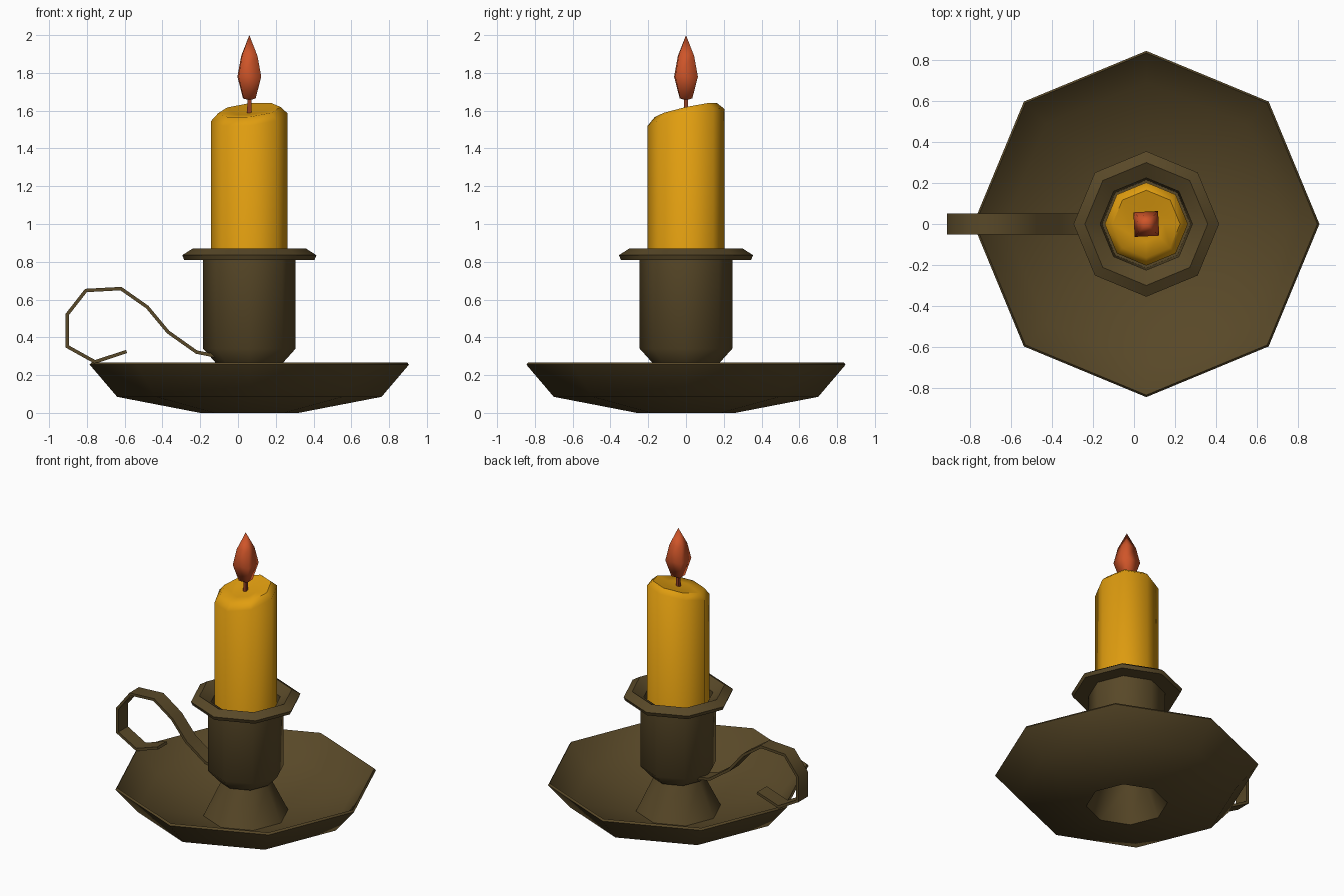
import bpy, bmesh, math
from mathutils import Vector

if "Cube" in bpy.data.objects:
    bpy.data.objects.remove(bpy.data.objects["Cube"])

CX = 0.06   # centre line of dish, socket and candle


def material(name, rgb):
    m = bpy.data.materials.new(name)
    m.diffuse_color = (*rgb, 1)
    m.use_nodes = True
    m.node_tree.nodes["Principled BSDF"].inputs["Base Color"].default_value = m.diffuse_color
    return m


BRASS = material("dark_brass", (0.098, 0.065, 0.021))
WAX = material("yellow_wax", (0.75, 0.34, 0.005))
FIRE = material("orange_flame", (0.62, 0.09, 0.022))
WICK = material("burnt_wick", (0.30, 0.05, 0.018))


def finish(bm, name, mat, angle):
    bmesh.ops.recalc_face_normals(bm, faces=bm.faces)
    me = bpy.data.meshes.new(name)
    bm.to_mesh(me)
    bm.free()
    me.materials.append(mat)
    ob = bpy.data.objects.new(name, me)
    bpy.context.collection.objects.link(ob)
    bpy.ops.object.select_all(action='DESELECT')
    ob.select_set(True)
    bpy.context.view_layer.objects.active = ob
    bpy.ops.object.shade_smooth_by_angle(angle=math.radians(angle))
    return ob


def lathe(name, profile, mat, sides=8, turn=0.0, closed=False,
          tilt=None, angle=50):
    """Spin (radius, height) points around the centre line."""
    bm = bmesh.new()
    rings = []
    for r, z in profile:
        if r == 0:
            rings.append([bm.verts.new((CX, 0, z))] * sides)
            continue
        ring = []
        for i in range(sides):
            a = turn + 2 * math.pi * i / sides
            x, y = r * math.cos(a), r * math.sin(a)
            ring.append(bm.verts.new((CX + x, y, z + (tilt(x, y, z) if tilt else 0))))
        rings.append(ring)
    pairs = list(zip(rings, rings[1:]))
    if closed:
        pairs.append((rings[-1], rings[0]))
    for a, b in pairs:
        for i in range(sides):
            j = (i + 1) % sides
            quad = list(dict.fromkeys((a[i], a[j], b[j], b[i])))
            bm.faces.new(quad)
    return finish(bm, name, mat, angle)


# Dish with a hollow conical stem, open from below
lathe("dish", [(0, 0.235), (0.15, 0.235), (0.26, 0.0), (0.70, 0.085),
               (0.845, 0.255), (0.835, 0.268), (0.69, 0.11), (0.275, 0.025),
               (0.16, 0.258), (0, 0.258)], BRASS)

# Socket cup with a flared lip
lathe("socket", [(0, 0.262), (0.175, 0.262), (0.245, 0.34), (0.245, 0.81),
                 (0.345, 0.81), (0.355, 0.835), (0.30, 0.87), (0.225, 0.825),
                 (0.215, 0.37), (0, 0.37)], BRASS)

# Candle with a slanted, hollowed top
lathe("candle", [(0, 0.371), (0.203, 0.371), (0.203, 1.565), (0.165, 1.603),
                 (0.085, 1.596), (0, 1.59)], WAX,
      tilt=lambda x, y, z: 0.22 * y + 0.10 * x if z > 1 else 0)

# Wick
lathe("wick", [(0, 1.57), (0.017, 1.57), (0.014, 1.68), (0, 1.68)], WICK,
      sides=4, turn=math.pi / 4)

# Four-sided flame
lathe("flame", [(0, 1.655), (0.045, 1.665), (0.085, 1.78), (0.058, 1.89), (0, 2.0)],
      FIRE, sides=4, turn=math.pi / 4 + 0.05, angle=100)

# Handle: flat band following a curled path
path = [Vector(p) for p in (
    (-0.10, 0.298), (-0.22, 0.322), (-0.37, 0.428), (-0.48, 0.56),
    (-0.62, 0.658), (-0.805, 0.648), (-0.905, 0.52), (-0.905, 0.352),
    (-0.757, 0.27), (-0.59, 0.325))]
bm = bmesh.new()
sections = []
for i, p in enumerate(path):
    d0 = (p - path[i - 1]).normalized() if i else (path[1] - p).normalized()
    d1 = (path[i + 1] - p).normalized() if i < len(path) - 1 else d0
    n0, n1 = Vector((-d0.y, d0.x)), Vector((-d1.y, d1.x))
    n = (n0 + n1).normalized()
    off = n * (0.009 / max(n.dot(n1), 0.5))
    corners = [(p + off, -0.052), (p + off, 0.052), (p - off, 0.052), (p - off, -0.052)]
    sections.append([bm.verts.new((q.x, y, q.y)) for q, y in corners])
for a, b in zip(sections, sections[1:]):
    for i in range(4):
        j = (i + 1) % 4
        bm.faces.new((a[i], a[j], b[j], b[i]))
bm.faces.new(sections[0])
bm.faces.new(sections[-1])
finish(bm, "handle", BRASS, 50)
